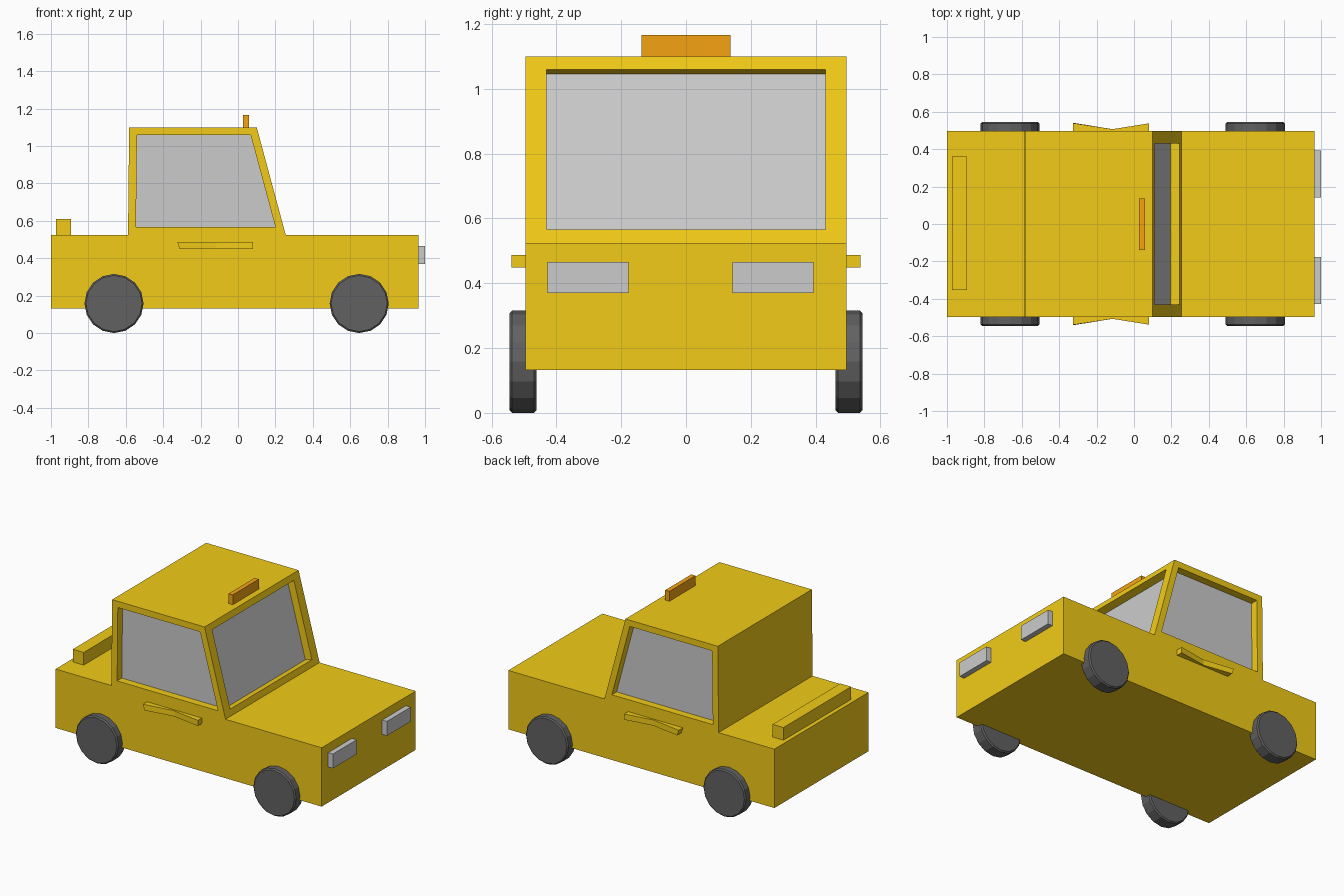
import bpy, bmesh, math
from mathutils import Vector

if "Cube" in bpy.data.objects:
    bpy.data.objects.remove(bpy.data.objects["Cube"])


def material(name, rgb):
    m = bpy.data.materials.new(name)
    m.diffuse_color = (*rgb, 1)
    m.use_nodes = True
    m.node_tree.nodes["Principled BSDF"].inputs["Base Color"].default_value = m.diffuse_color
    return m


YELLOW = material("yellow_paint", (0.89, 0.60, 0.009))
ORANGE = material("orange_sign", (0.91, 0.37, 0.007))
RUBBER = material("dark_rubber", (0.12, 0.12, 0.12))


def add_object(name, bm, mat=None):
    mesh = bpy.data.meshes.new(name)
    bm.to_mesh(mesh)
    bm.free()
    ob = bpy.data.objects.new(name, mesh)
    bpy.context.collection.objects.link(ob)
    if mat:
        mesh.materials.append(mat)
    return ob


def prism_bm(points, offset):
    """Extrude a closed loop of 3D points along an offset."""
    bm = bmesh.new()
    face = bm.faces.new([bm.verts.new(p) for p in points])
    new = bmesh.ops.extrude_face_region(bm, geom=[face], use_keep_orig=True)["geom"]
    bmesh.ops.translate(bm, vec=offset, verts=[v for v in new if isinstance(v, bmesh.types.BMVert)])
    bmesh.ops.recalc_face_normals(bm, faces=bm.faces)
    return bm


def box(name, x, y, z, mat=None):
    pts = [(x[0], y[0], z[0]), (x[1], y[0], z[0]), (x[1], y[1], z[0]), (x[0], y[1], z[0])]
    return add_object(name, prism_bm(pts, (0, 0, z[1] - z[0])), mat)


# Lower body
HALF = 0.496
box("lower_body", (-1, 0.965), (-HALF, HALF), (0.132, 0.525), YELLOW)

# Cabin with recessed windows on both sides and the windshield
profile = [(-0.588, 0.525), (0.255, 0.525), (0.10, 1.10), (-0.582, 1.10)]
cabin = prism_bm([(x, -HALF, z) for x, z in profile], (0, 2 * HALF, 0))
cabin.normal_update()
openings = [f for f in cabin.faces if abs(f.normal.y) > 0.9 or f.normal.x > 0.5]
bmesh.ops.inset_individual(cabin, faces=openings, thickness=0.042, use_even_offset=True)
for f in openings:
    if f.normal.x > 0.5:
        for v in f.verts:
            v.co.y = math.copysign(0.431, v.co.y)
bmesh.ops.inset_individual(cabin, faces=openings, thickness=0, depth=-0.05)

# Window glass fills the bottom of each recess
for f in openings:
    name = "windshield" if f.normal.x > 0.5 else "right_window" if f.normal.y < 0 else "left_window"
    glass = bmesh.new()
    glass.faces.new([glass.verts.new(v.co) for v in f.verts])
    add_object(name, glass)
floor = [f for f in cabin.faces if f.normal.z < -0.9 and f.calc_center_median().z < 0.53]
bmesh.ops.delete(cabin, geom=openings + floor, context="FACES")
add_object("cabin", cabin, YELLOW)

# Roof sign and rear spoiler
box("roof_sign", (0.027, 0.058), (-0.138, 0.137), (1.095, 1.166), ORANGE)
box("spoiler", (-0.972, -0.892), (-0.353, 0.36), (0.52, 0.61), YELLOW)

# Headlights
for side, y in (("right", (-0.427, -0.177)), ("left", (0.143, 0.394))):
    box(side + "_headlight", (0.96, 1.0), y, (0.37, 0.466))

# Door handles, bent inward at the middle
for side, s in (("right", -1), ("left", 1)):
    outline = [(-0.325, 0.48), (-0.325, 0.539), (-0.115, 0.507), (0.08, 0.538), (0.08, 0.48)]
    handle = prism_bm([(x, s * y, 0.449) for x, y in outline], (0, 0, 0.038))
    for v in handle.verts:
        if v.co.x < -0.3 and v.co.z < 0.46:
            v.co.x += 0.013
    add_object(side + "_door_handle", handle, YELLOW)

# Wheels with a small chamfer at the rims
for end, x in (("rear", -0.663), ("front", 0.648)):
    for side, s in (("right", -1), ("left", 1)):
        bpy.ops.mesh.primitive_cylinder_add(vertices=16, radius=0.158, depth=0.084,
                                            location=(x, s * 0.503, 0.158),
                                            rotation=(math.pi / 2, 0, 0))
        wheel = bpy.context.object
        wheel.name = f"{end}_{side}_wheel"
        wheel.data.materials.append(RUBBER)
        bevel = wheel.modifiers.new("rim_chamfer", "BEVEL")
        bevel.width = 0.008
        bevel.segments = 1
        bevel.limit_method = "ANGLE"
        bevel.angle_limit = math.radians(50)
